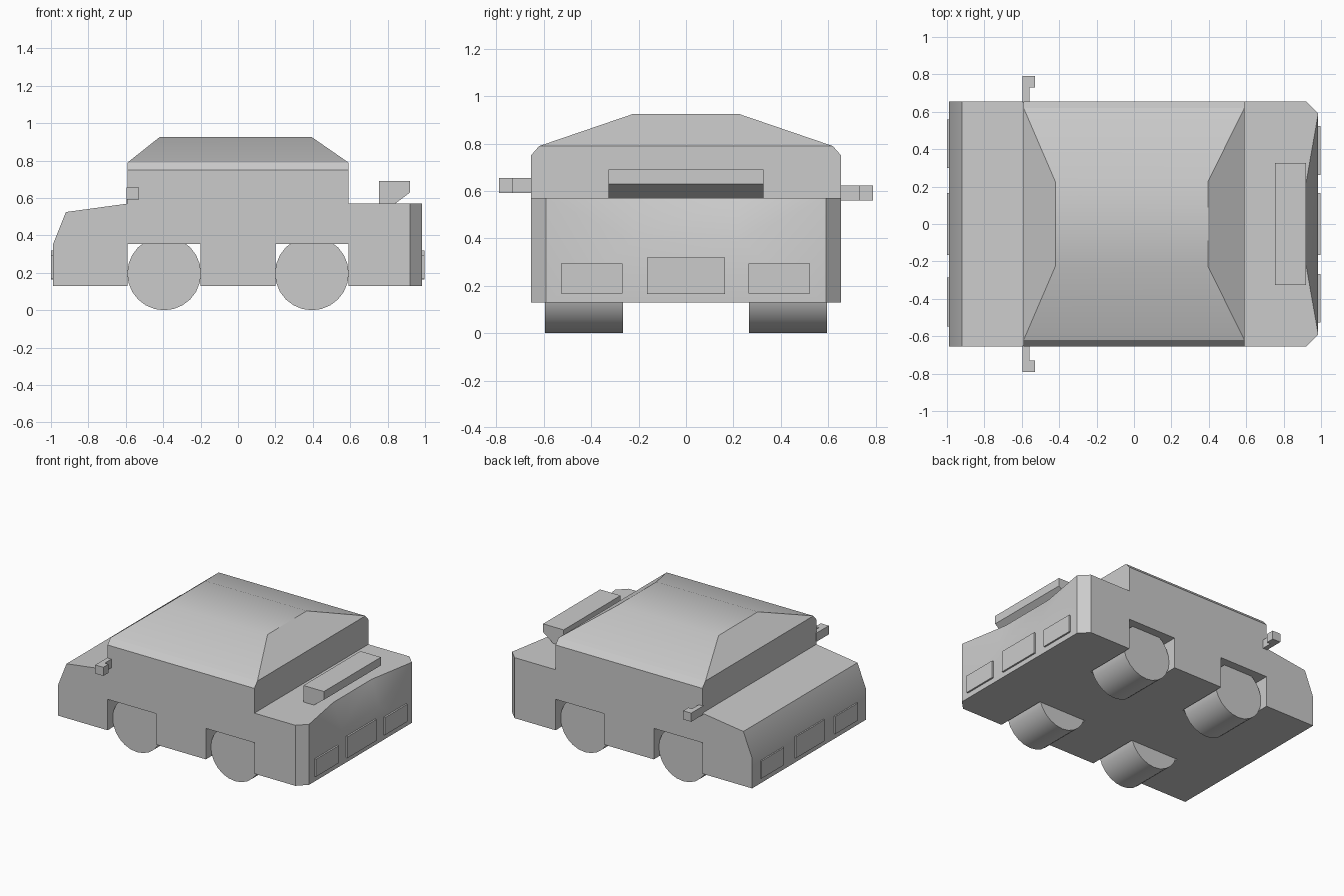
import bpy, bmesh, math

if "Cube" in bpy.data.objects:
    bpy.data.objects.remove(bpy.data.objects["Cube"])

W, IN = 0.655, 0.26        # half width, inner edge of wheel pockets
B, ARCH, DECK = 0.13, 0.355, 0.57


def finish(name, bm, smooth=None):
    bmesh.ops.remove_doubles(bm, verts=bm.verts, dist=1e-4)
    bmesh.ops.recalc_face_normals(bm, faces=bm.faces)
    me = bpy.data.meshes.new(name)
    bm.to_mesh(me)
    bm.free()
    ob = bpy.data.objects.new(name, me)
    bpy.context.collection.objects.link(ob)
    if smooth:
        bpy.ops.object.select_all(action='DESELECT')
        ob.select_set(True)
        bpy.context.view_layer.objects.active = ob
        bpy.ops.object.shade_smooth_by_angle(angle=math.radians(smooth))
    return ob


def face(bm, pts):
    bm.faces.new([bm.verts.new(p) for p in pts])


def prism(name, pts, offset):
    """Extrude a flat polygon of 3D points along offset."""
    bm = bmesh.new()
    f = bm.faces.new([bm.verts.new(p) for p in pts])
    r = bmesh.ops.extrude_face_region(bm, geom=[f], use_keep_orig=True)
    verts = [v for v in r['geom'] if isinstance(v, bmesh.types.BMVert)]
    bmesh.ops.translate(bm, verts=verts, vec=offset)
    return finish(name, bm)


# Car body: mirrored side panels plus full-width panels
bm = bmesh.new()
notches = [(-.59, -.2), (.2, .59)]
for s in (-1, 1):
    # side panel with square wheel openings
    side = [(-.99, .35), (-.92, .525), (-.59, DECK), (-.59, .75), (.59, .75),
            (.59, DECK), (.92, DECK), (.92, B)]
    for a, b in reversed(notches):
        side += [(b, B), (b, ARCH), (a, ARCH), (a, B)]
    side.append((-.99, B))
    face(bm, [(x, s * W, z) for x, z in side])
    # roof edge bevel and sloping roof side
    face(bm, [(-.59, s * W, .75), (.59, s * W, .75), (.59, s * .62, .79), (-.59, s * .62, .79)])
    face(bm, [(-.59, s * .62, .79), (.59, s * .62, .79), (.395, s * .225, .925), (-.42, s * .225, .925)])
    # cut rear corner and inset tail facet
    face(bm, [(.92, s * W, B), (.985, s * .59, B), (.985, s * .59, DECK), (.92, s * W, DECK)])
    face(bm, [(.985, s * .59, DECK), (.92, s * .22, DECK), (.985, s * .22, .39)])
    # wheel pockets, open towards the middle
    for a, b in notches:
        for (x0, z0), (x1, z1) in (((a, B), (a, ARCH)), ((a, ARCH), (b, ARCH)), ((b, ARCH), (b, B))):
            face(bm, [(x0, s * W, z0), (x1, s * W, z1), (x1, s * IN, z1), (x0, s * IN, z0)])


def full(half):
    """Face across the whole width from its positive-y half outline."""
    face(bm, half + [(x, -y, z) for x, y, z in reversed(half)])


full([(-.99, W, B), (-.99, W, .35)])                                   # nose
full([(-.99, W, .35), (-.92, W, .525)])                                # nose slope
full([(-.92, W, .525), (-.59, W, DECK)])                               # bonnet
for x, xt in ((-.59, -.42), (.59, .395)):
    full([(x, W, DECK), (x, W, .75), (x, .62, .79)])                   # cabin ends
    full([(x, .62, .79), (xt, .225, .925)])                            # roof end slopes
full([(-.42, .225, .925), (.395, .225, .925)])                         # roof top
full([(.59, W, DECK), (.92, W, DECK), (.985, .59, DECK), (.92, .22, DECK)])  # rear deck
full([(.92, .22, DECK), (.985, .22, .39)])                             # tail slope
full([(.985, .22, .39), (.985, .59, DECK), (.985, .59, B)])            # tail
floor = [(-.99, W, B)]
for a, b in notches:
    floor += [(a, W, B), (a, IN, B), (b, IN, B), (b, W, B)]
full(floor + [(.92, W, B), (.985, .59, B)])                            # floor
finish("car_body", bm, 25)

# Wheels
for x in (-.395, .395):
    for s in (-1, 1):
        bm = bmesh.new()
        bmesh.ops.create_cone(bm, cap_ends=True, segments=24, radius1=.197, radius2=.197, depth=.33)
        for v in bm.verts:
            v.co = (x + v.co.x, s * .43 + v.co.z, .197 + v.co.y)
        finish("wheel", bm, 30)

# Rear spoiler
prism("spoiler", [(x, -.327, z) for x, z in
                  ((.755, .57), (.755, .69), (.92, .69), (.92, .63), (.84, .57))], (0, .654, 0))

# Side mirrors, the far one slightly lower
for s, z in ((-1, .592), (1, .56)):
    prism("side_mirror", [(x, s * y, z) for x, y in
                          ((-.595, .65), (-.595, .79), (-.53, .79), (-.53, .73), (-.56, .73), (-.56, .65))],
          (0, 0, .063))

# Lamps and number plates, front and rear
for x, dy in ((-1, -.017), (.98, .003)):
    for name, yc, hw, z0, z1 in (("lamp", -.4 + dy, .13, .168, .295),
                                 ("plate", 0, .165, .165, .32),
                                 ("lamp", (.43 if x < 0 else .393), .13, .168, .295)):
        prism(name, [(x, yc - hw, z0), (x, yc + hw, z0), (x, yc + hw, z1), (x, yc - hw, z1)],
              (.017, 0, 0))
